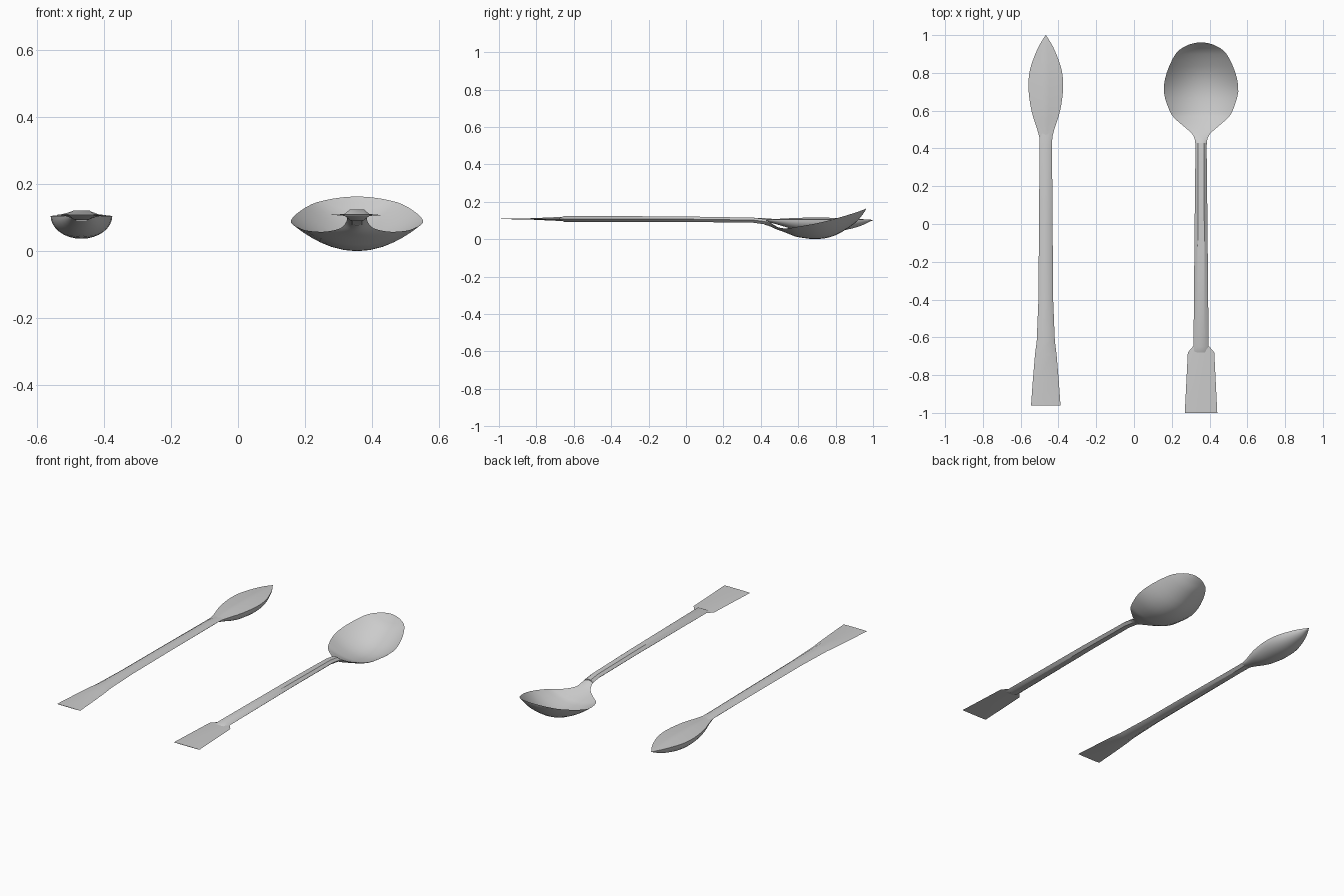
import bpy, math


def smooth_stations(st, n):
    """Catmull-Rom interpolation between section stations."""
    out = []
    for i in range(len(st) - 1):
        p0, p1, p2, p3 = st[max(i - 1, 0)], st[i], st[i + 1], st[min(i + 2, len(st) - 1)]
        for k in range(n):
            t = k / n
            out.append(tuple(
                0.5 * (2 * b + (c - a) * t + (2 * a - 5 * b + 4 * c - d) * t * t
                       + (3 * b - a - 3 * c + d) * t ** 3)
                for a, b, c, d in zip(p0, p1, p2, p3)))
    return out + [st[-1]]


def loft(name, cx, stations, us, f_top, f_bot, sub=1, angle=35):
    """Stations are (y, half width, edge z, top centre z, bottom centre z)."""
    rows = smooth_stations(stations, sub) if sub > 1 else stations
    verts, faces = [], []
    for y, w, ze, zt, zb in rows:
        w = max(w, 0.0005)
        verts += [(cx + u * w, y, ze + (zt - ze) * f_top(u)) for u in us]
        verts += [(cx + u * w, y, ze + (zb - ze) * f_bot(u)) for u in us[-2:0:-1]]
    n = 2 * len(us) - 2
    for r in range(len(rows) - 1):
        for i in range(n):
            j = (i + 1) % n
            faces.append((r * n + i, r * n + j, r * n + n + j, r * n + n + i))
    faces.append(tuple(range(n))[::-1])
    faces.append(tuple(range(len(verts) - n, len(verts))))
    me = bpy.data.meshes.new(name)
    me.from_pydata(verts, [], faces)
    ob = bpy.data.objects.new(name, me)
    bpy.context.collection.objects.link(ob)
    bpy.ops.object.select_all(action='DESELECT')
    ob.select_set(True)
    bpy.context.view_layer.objects.active = ob
    bpy.ops.object.mode_set(mode='EDIT')
    bpy.ops.mesh.select_all(action='SELECT')
    bpy.ops.mesh.normals_make_consistent(inside=False)
    bpy.ops.object.mode_set(mode='OBJECT')
    bpy.ops.object.shade_smooth_by_angle(angle=math.radians(angle))
    return ob


hex_us = [-1, -0.5, 0.5, 1]
round_us = [-math.cos(math.pi * i / 16) for i in range(17)]
bevel = lambda u: 1 if abs(u) < 0.9 else 0
parabola = lambda u: 1 - u * u
circle = lambda u: math.sqrt(max(0, 1 - u * u))
ridge = lambda u: 1 - abs(u)

SPOON_X, LEAF_X = 0.355, -0.467

# Spoon bowl
loft("spoon_bowl", SPOON_X, [
    (0.42, 0.030, 0.094, 0.106, 0.078), (0.45, 0.034, 0.084, 0.090, 0.068),
    (0.48, 0.050, 0.068, 0.070, 0.054), (0.52, 0.095, 0.058, 0.049, 0.040),
    (0.56, 0.140, 0.060, 0.032, 0.024), (0.60, 0.167, 0.067, 0.019, 0.011),
    (0.70, 0.197, 0.085, 0.008, 0.000), (0.80, 0.182, 0.110, 0.030, 0.021),
    (0.90, 0.135, 0.140, 0.092, 0.083), (0.94, 0.085, 0.154, 0.135, 0.126),
    (0.957, 0.038, 0.161, 0.156, 0.151), (0.962, 0.001, 0.163, 0.163, 0.162),
], round_us, parabola, parabola, sub=3, angle=50)

# Spoon handle
loft("spoon_handle", SPOON_X, [
    (-0.68, 0.041, 0.108, 0.111, 0.105), (-0.65, 0.040, 0.108, 0.125, 0.092),
    (0.00, 0.034, 0.107, 0.121, 0.092), (0.36, 0.030, 0.102, 0.115, 0.088),
    (0.43, 0.030, 0.093, 0.106, 0.078),
], hex_us, bevel, bevel)

# Spoon spatula end
loft("spoon_blade", SPOON_X, [
    (-1.0, 0.086, 0.108, 0.109, 0.107), (-0.68, 0.070, 0.108, 0.111, 0.105),
    (-0.645, 0.040, 0.108, 0.112, 0.104),
], hex_us, bevel, bevel)

# Leaf-shaped end of the second tool
loft("leaf_blade", LEAF_X, [
    (0.44, 0.030, 0.105, 0.107, 0.092), (0.50, 0.045, 0.105, 0.109, 0.075),
    (0.60, 0.076, 0.105, 0.114, 0.047), (0.72, 0.092, 0.105, 0.115, 0.037),
    (0.82, 0.083, 0.105, 0.113, 0.043), (0.92, 0.047, 0.105, 0.108, 0.066),
    (0.97, 0.020, 0.104, 0.105, 0.088), (1.0, 0.001, 0.102, 0.103, 0.101),
], round_us, ridge, circle, sub=3)

# Second tool's handle with its flared flat end
loft("leaf_handle", LEAF_X, [
    (-0.96, 0.078, 0.108, 0.109, 0.107), (-0.82, 0.068, 0.108, 0.112, 0.104),
    (-0.69, 0.057, 0.108, 0.118, 0.098), (-0.62, 0.048, 0.108, 0.121, 0.095),
    (-0.40, 0.039, 0.108, 0.121, 0.095), (0.00, 0.036, 0.107, 0.119, 0.094),
    (0.40, 0.033, 0.105, 0.114, 0.090), (0.48, 0.035, 0.104, 0.107, 0.092),
], hex_us, bevel, bevel)
